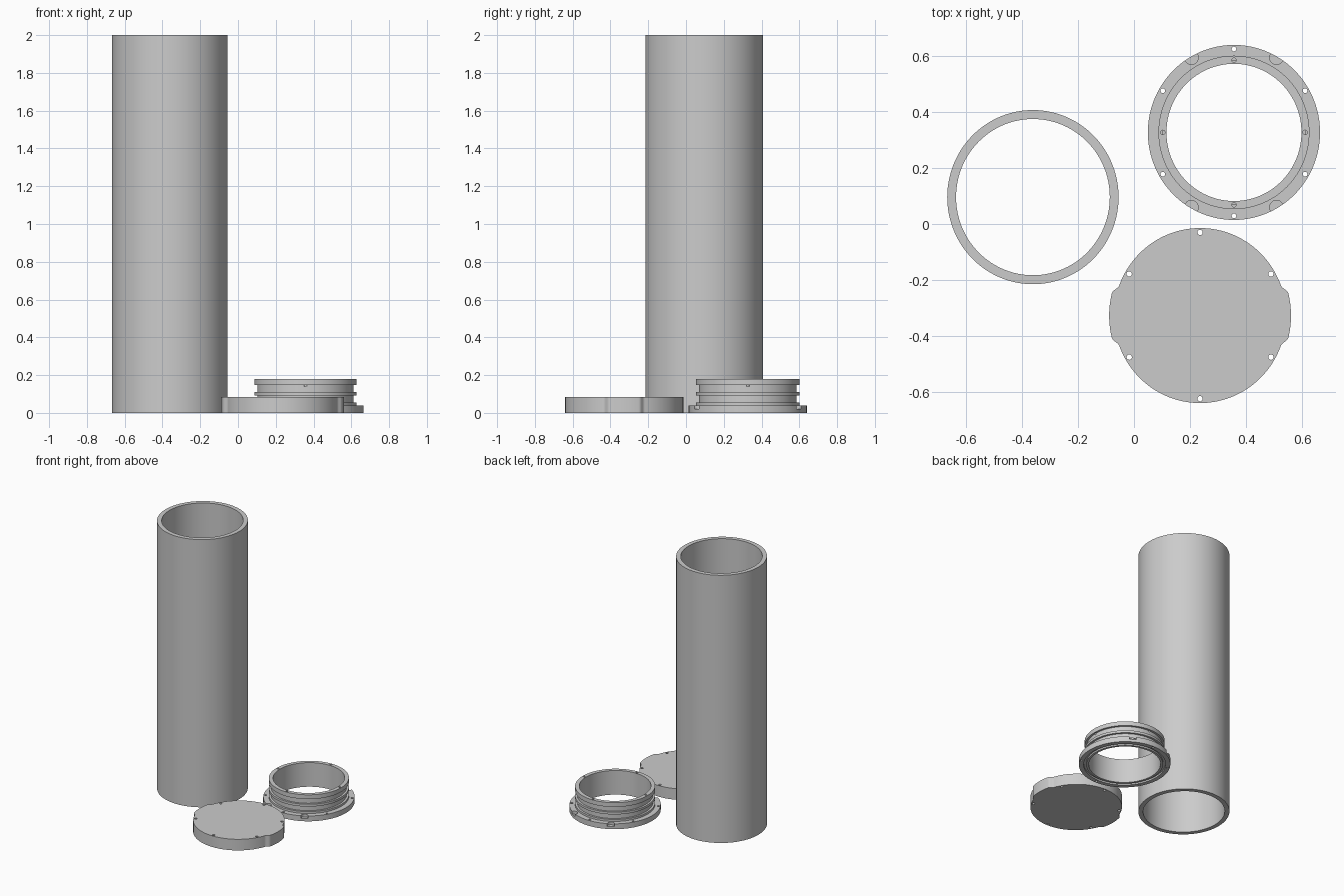
import bpy
import bmesh
import math
from mathutils import Matrix

cube = bpy.data.objects.get("Cube")
if cube:
    bpy.data.objects.remove(cube, do_unlink=True)

SEGMENTS = 120
SQUASH = 0.984  # parts are slightly narrower across x

grey = bpy.data.materials.new("matte grey")
grey.use_nodes = True
grey.diffuse_color = (0.6, 0.6, 0.6, 1)
grey.node_tree.nodes["Principled BSDF"].inputs["Base Color"].default_value = grey.diffuse_color


def add_object(name, bm, centre):
    bmesh.ops.recalc_face_normals(bm, faces=bm.faces)
    mesh = bpy.data.meshes.new(name)
    bm.to_mesh(mesh)
    bm.free()
    mesh.materials.append(grey)
    obj = bpy.data.objects.new(name, mesh)
    obj.location = (*centre, 0)
    obj.scale.x = SQUASH
    bpy.context.collection.objects.link(obj)
    return obj


def lathe(name, profile, centre):
    """Turn a closed radius/height profile into a ring."""
    bm = bmesh.new()
    rows = []
    for i in range(SEGMENTS):
        a = math.tau * i / SEGMENTS
        rows.append([bm.verts.new((r * math.cos(a), r * math.sin(a), z)) for r, z in profile])
    n = len(profile)
    for i in range(SEGMENTS):
        a, b = rows[i], rows[(i + 1) % SEGMENTS]
        for j in range(n):
            k = (j + 1) % n
            bm.faces.new((a[j], b[j], b[k], a[k]))
    return add_object(name, bm, centre)


def select_only(obj):
    bpy.ops.object.select_all(action='DESELECT')
    obj.select_set(True)
    bpy.context.view_layer.objects.active = obj


def drill(obj, angles, distance, radius, low, high):
    """Cut vertical round holes at the given angles around the part."""
    bm = bmesh.new()
    for degrees in angles:
        a = math.radians(degrees)
        place = Matrix.Translation((distance * math.cos(a), distance * math.sin(a), (low + high) / 2))
        bmesh.ops.create_cone(bm, cap_ends=True, segments=24, radius1=radius,
                              radius2=radius, depth=high - low, matrix=place)
    cutter = add_object("hole_cutter", bm, obj.location[:2])
    cutter.hide_render = True
    cut = obj.modifiers.new("holes", 'BOOLEAN')
    cut.operation = 'DIFFERENCE'
    cut.solver = 'EXACT'
    cut.object = cutter
    select_only(obj)
    bpy.ops.object.modifier_apply(modifier=cut.name)
    bpy.data.objects.remove(cutter, do_unlink=True)


def smooth(obj):
    select_only(obj)
    bpy.ops.object.shade_smooth_by_angle(angle=math.radians(30))


# Tall open tube
tube = lathe("tube", [(0.311, 0), (0.311, 2), (0.279, 2), (0.279, 0)], (-0.361, 0.096))

# Flanged collar: base flange with seal groove below, ribbed neck above
FLANGE, RIB, NECK, BORE = 0.3125, 0.274, 0.259, 0.245
collar = lathe("collar", [
    (FLANGE, 0), (FLANGE, 0.04), (RIB, 0.04), (RIB, 0.055),
    (NECK, 0.055), (NECK, 0.092), (RIB, 0.092), (RIB, 0.11),
    (NECK, 0.11), (NECK, 0.148), (RIB, 0.148), (RIB, 0.18),
    (BORE, 0.18), (BORE, 0), (0.262, 0), (0.262, 0.012),
    (0.28, 0.012), (0.28, 0)], (0.357, 0.327))
bolt_angles = range(30, 390, 60)
drill(collar, bolt_angles, 0.298, 0.0085, -0.02, 0.06)    # bolt holes
drill(collar, range(0, 360, 90), 0.258, 0.008, 0.14, 0.2)  # blind screw holes
drill(collar, (60, 120, 240, 300), 0.309, 0.025, 0.02, 0.07)  # grip pockets

# Solid lid with a grip ear on each side
bm = bmesh.new()
outline = []
for i in range(3 * SEGMENTS):
    a = math.tau * i / (3 * SEGMENTS)
    from_ear = math.degrees(math.asin(abs(math.sin(a))))
    t = min(max((20 - from_ear) / 6, 0), 1)
    r = 0.3125 + 0.0175 * t * t * (3 - 2 * t)
    outline.append(bm.verts.new((r * math.cos(a), r * math.sin(a), 0)))
base = bm.faces.new(outline)
raised = bmesh.ops.extrude_face_region(bm, geom=[base], use_keep_orig=True)["geom"]
bmesh.ops.translate(bm, vec=(0, 0, 0.083), verts=[v for v in raised if isinstance(v, bmesh.types.BMVert)])
lid = add_object("lid", bm, (0.236, -0.327))
drill(lid, bolt_angles, 0.297, 0.0095, -0.05, 0.13)

for part in (tube, collar, lid):
    smooth(part)
